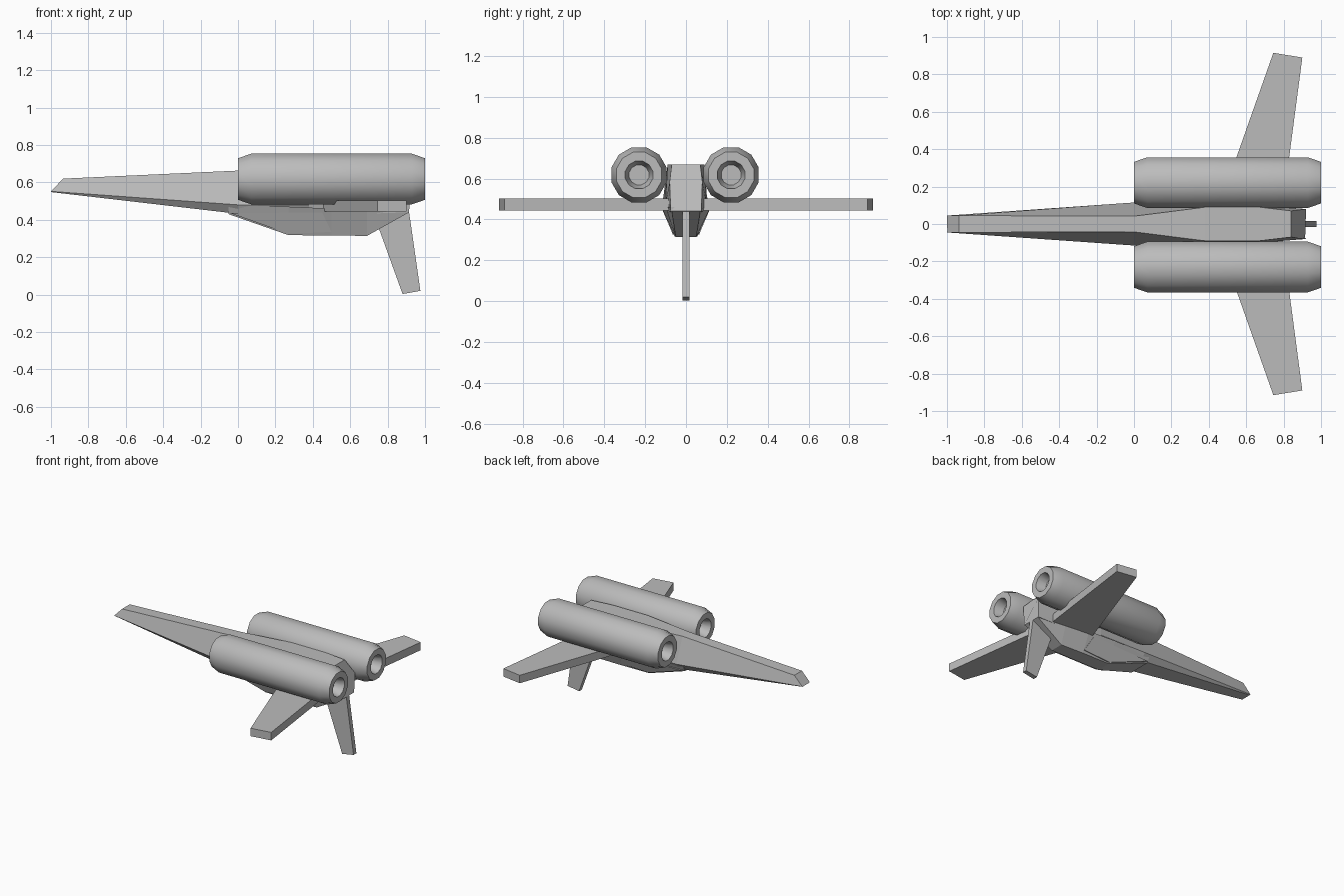
import bpy, bmesh, math

if "Cube" in bpy.data.objects:
    bpy.data.objects.remove(bpy.data.objects["Cube"])

grey = bpy.data.materials.new("hull grey")
grey.diffuse_color = (0.5, 0.5, 0.5, 1)
grey.use_nodes = True
grey.node_tree.nodes["Principled BSDF"].inputs["Base Color"].default_value = grey.diffuse_color


def make(name, verts, faces):
    mesh = bpy.data.meshes.new(name)
    mesh.from_pydata(verts, [], faces)
    bm = bmesh.new()
    bm.from_mesh(mesh)
    bmesh.ops.recalc_face_normals(bm, faces=bm.faces)
    bm.to_mesh(mesh)
    bm.free()
    mesh.materials.append(grey)
    ob = bpy.data.objects.new(name, mesh)
    bpy.context.collection.objects.link(ob)
    return ob


def loft(name, rings):
    """Skin equal-sized rings of points and cap both ends."""
    n = len(rings[0])
    verts = [p for r in rings for p in r]
    faces = [(k * n + i, k * n + (i + 1) % n, (k + 1) * n + (i + 1) % n, (k + 1) * n + i)
             for k in range(len(rings) - 1) for i in range(n)]
    faces += [tuple(range(n)), tuple(range(len(verts) - n, len(verts)))]
    return make(name, verts, faces)


def section(*half):
    """Mirror (x, half width, z) points, top to bottom, into a closed ring."""
    return [(x, y, z) for x, y, z in half] + [(x, -y, z) for x, y, z in reversed(half)]


# Long needle-nosed fuselage with a bevelled tail
loft("fuselage", [
    section((-0.935, 0.045, 0.62), (-1, 0.045, 0.552), (-0.998, 0.04, 0.548)),
    section((0, 0.042, 0.663), (0, 0.115, 0.48), (0, 0.08, 0.432)),
    section((0.38, 0.09, 0.668), (0.38, 0.105, 0.48), (0.38, 0.09, 0.432)),
    section((0.67, 0.09, 0.668), (0.67, 0.1, 0.48), (0.67, 0.09, 0.432)),
    section((0.84, 0.07, 0.668), (0.92, 0.08, 0.585), (0.915, 0.075, 0.44)),
])

# Keel tapering down under the body
loft("belly", [
    section((-0.05, 0.105, 0.48), (-0.05, 0.085, 0.43)),
    section((0.27, 0.12, 0.47), (0.27, 0.055, 0.318)),
    section((0.5, 0.12, 0.46), (0.5, 0.055, 0.316)),
    section((0.69, 0.1, 0.46), (0.69, 0.05, 0.314)),
    section((0.915, 0.075, 0.46), (0.915, 0.07, 0.44)),
])

# Raised side cheeks of the air intake
for s, side in ((1, "left"), (-1, "right")):
    loft(side + "_intake_cheek", [
        [(x, s * (y + d), z) for x, y, z in
         ((-0.04, 0.09, 0.435), (0.27, 0.057, 0.325), (0.5, 0.06, 0.335), (0.45, 0.105, 0.44))]
        for d in (-0.02, 0.008)])

    # Swept wing slab
    plan = ((0.45, 0.08), (0.745, 0.915), (0.9, 0.89), (0.793, 0.08))
    loft(side + "_wing", [[(x, s * y, z) for x, y in plan] for z in (0.443, 0.503)])

    # Engine pod with chamfered rims and recessed ends
    cy, cz, n = (0.221 if s > 0 else -0.23), 0.618, 12
    profile = [(0.07, 0.05), (0, 0.07), (0, 0.115), (0.07, 0.14),
               (0.93, 0.14), (1, 0.115), (1, 0.07), (0.93, 0.05)]
    pod = loft(side + "_engine", [
        [(x, cy + r * math.cos(a), cz + r * math.sin(a))
         for a in (math.tau * (i + 0.5) / n for i in range(n))] for x, r in profile])
    bpy.ops.object.select_all(action="DESELECT")
    pod.select_set(True)
    bpy.context.view_layer.objects.active = pod
    bpy.ops.object.shade_smooth_by_angle(angle=math.radians(31))

# Fin hanging below the tail
fin = ((0.715, 0.46), (0.88, 0.003), (0.975, 0.02), (0.912, 0.46))
loft("ventral_fin", [[(x, y, z) for x, z in fin] for y in (-0.017, 0.017)])
